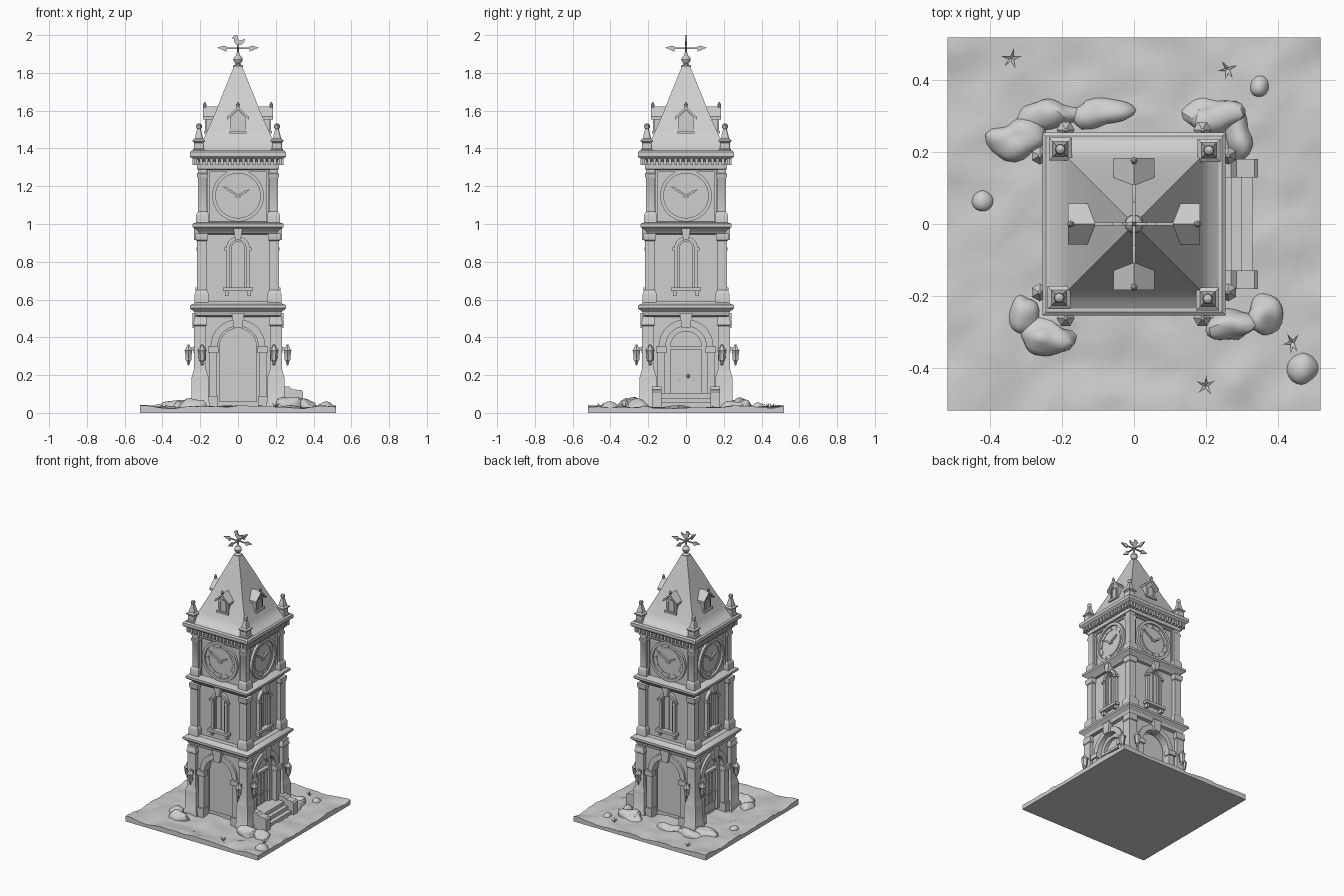
import bpy, bmesh, math, random
from mathutils import Matrix, Vector, noise

if "Cube" in bpy.data.objects:
    bpy.data.objects.remove(bpy.data.objects["Cube"])

random.seed(4)
stone = bpy.data.materials.new("pale_stone")
stone.diffuse_color = (0.62, 0.62, 0.62, 1)
stone.use_nodes = True
stone.node_tree.nodes["Principled BSDF"].inputs["Base Color"].default_value = stone.diffuse_color


def box(bm, x0, x1, y0, y1, z0, z1):
    m = Matrix.Translation(((x0 + x1) / 2, (y0 + y1) / 2, (z0 + z1) / 2))
    bmesh.ops.create_cube(bm, size=1, matrix=m @ Matrix.Diagonal((x1 - x0, y1 - y0, z1 - z0, 1)))


def mbox(bm, x0, x1, *rest):
    """Box and its mirror image in x."""
    box(bm, x0, x1, *rest)
    box(bm, -x1, -x0, *rest)


def prism(bm, pts, y0, y1):
    """Outline in x,z extruded along y."""
    a = [bm.verts.new((x, y0, z)) for x, z in pts]
    b = [bm.verts.new((x, y1, z)) for x, z in pts]
    bm.faces.new(a)
    bm.faces.new(b[::-1])
    for i in range(len(a)):
        j = (i + 1) % len(a)
        bm.faces.new((a[j], a[i], b[i], b[j]))


def lathe(bm, prof, cx=0, cy=0, n=4):
    """Profile of (half width, z) turned round z; n=4 gives a square section."""
    k, ph = (math.sqrt(2), math.pi / 4) if n == 4 else (1, 0)
    rings = [[bm.verts.new((cx + r * k * math.cos(ph + i * math.tau / n),
                            cy + r * k * math.sin(ph + i * math.tau / n), z))
              for i in range(n)] for r, z in prof]
    bm.faces.new(rings[0][::-1])
    bm.faces.new(rings[-1])
    for a, b in zip(rings, rings[1:]):
        for i in range(n):
            j = (i + 1) % n
            bm.faces.new((a[i], a[j], b[j], b[i]))


def arc(r, z, n=16, a0=0, a1=math.pi, cx=0):
    return [(cx + r * math.cos(a0 + (a1 - a0) * i / n), z + r * math.sin(a0 + (a1 - a0) * i / n))
            for i in range(n + 1)]


def arch(r, z0, spring):
    """Round-headed outline."""
    return [(r, z0)] + arc(r, spring) + [(-r, z0)]


def band(r0, r1, z0, spring):
    """Round-headed frame between two radii."""
    return arch(r1, z0, spring) + arch(r0, z0, spring)[::-1]


def part(name, build, sides=(0,)):
    """Build once facing the front, then repeat on the given quarter turns."""
    bm = bmesh.new()
    for s in sides:
        before = set(bm.verts)
        build(bm)
        new = [v for v in bm.verts if v not in before]
        bmesh.ops.rotate(bm, verts=new, matrix=Matrix.Rotation(s * math.pi / 2, 3, 'Z'))
    bmesh.ops.recalc_face_normals(bm, faces=bm.faces)
    me = bpy.data.meshes.new(name)
    bm.to_mesh(me)
    bm.free()
    ob = bpy.data.objects.new(name, me)
    me.materials.append(stone)
    bpy.context.collection.objects.link(ob)
    bpy.ops.object.select_all(action='DESELECT')
    ob.select_set(True)
    bpy.context.view_layer.objects.active = ob
    bpy.ops.object.shade_smooth_by_angle(angle=math.radians(32))


ALL = (0, 1, 2, 3)


# Uneven ground slab
def ground(bm):
    bmesh.ops.create_grid(bm, x_segments=36, y_segments=36, size=0.518)
    for v in bm.verts:
        v.co.z = 0.03 + 0.014 * noise.noise(v.co * 9) + 0.006 * noise.noise(v.co * 25)
    edge = [e for e in bm.edges if e.is_boundary]
    new = bmesh.ops.extrude_edge_only(bm, edges=edge)["geom"]
    for v in new:
        if isinstance(v, bmesh.types.BMVert):
            v.co.z = 0
    bmesh.ops.edgeloop_fill(bm, edges=[e for e in bm.edges if e.is_boundary])


# Mounds and boulders round the foot
def mounds(bm):
    for x, y, sx, sy, h in ((-.33, .24, .075, .055, .07), (-.24, .31, .10, .04, .06), (-.09, .31, .09, .04, .06),
                            (.22, .30, .09, .055, .07), (.29, .25, .04, .07, .06), (-.24, -.31, .08, .05, .075),
                            (-.31, -.25, .04, .06, .06), (.27, -.28, .075, .05, .08), (.36, -.26, .05, .06, .07),
                            (.47, -.40, .04, .05, .05), (.35, .38, .03, .03, .05), (-.42, .07, .03, .03, .045)):
        m = Matrix.Translation((x, y, .022)) @ Matrix.Diagonal((sx, sy, h - .02, 1))
        for v in bmesh.ops.create_icosphere(bm, subdivisions=3, radius=1, matrix=m)["verts"]:
            d = v.co - Vector((x, y, .022))
            v.co += d * 0.5 * noise.noise(v.co * 16)
            v.co.z = max(v.co.z, .012)


# Small weeds
def weeds(bm):
    for x, y in ((-.34, .46), (.26, .43), (.2, -.45), (.44, -.33)):
        for i in range(5):
            a = i * math.tau / 5 + random.random()
            d, s = Vector((math.cos(a), math.sin(a), 0)), Vector((-math.sin(a), math.cos(a), 0)) * .005
            c = Vector((x, y, .03))
            bm.faces.new([bm.verts.new(p) for p in (c - s, c + s, c + d * .03 + Vector((0, 0, .025)))])


part("ground", ground)
part("mounds", mounds)
part("weeds", weeds)

# Solid core, with the three cornices and the plinths between them
part("tower_core", lambda bm: lathe(bm, [(.165, .02), (.165, .5), (.19, .5), (.19, 1.34)]))
part("lower_cornice", lambda bm: lathe(bm, [(.2, .505), (.226, .515), (.232, .535), (.25, .55), (.255, .555),
                                            (.255, .57), (.235, .578), (.225, .59), (.19, .59)]))
part("middle_cornice", lambda bm: lathe(bm, [(.19, .945), (.205, .95), (.215, .965), (.236, .98), (.242, .985),
                                             (.242, 1.0), (.225, 1.007), (.19, 1.012)]))
part("top_cornice", lambda bm: lathe(bm, [(.19, 1.285), (.216, 1.29), (.22, 1.33), (.235, 1.345), (.25, 1.352),
                                          (.255, 1.358), (.255, 1.38), (.245, 1.388), (.19, 1.39)]))


def dentils(bm):
    for i in range(17):
        x = -.224 + i * .028
        box(bm, x - .008, x + .008, -.24, -.21, 1.312, 1.346)


part("dentils", dentils, ALL)


# Corner pillars, one stack per corner and storey
def corner(bm):
    lathe(bm, [(.05, .02), (.05, .055), (.044, .065), (.044, .19), (.04, .205), (.031, .235),
               (.031, .46), (.036, .465), (.036, .48), (.033, .485), (.033, .51)], .201, -.201)
    lathe(bm, [(.037, .58), (.037, .63), (.03, .645), (.026, .65), (.026, .91), (.031, .915),
               (.034, .935), (.034, .95)], .192, -.192)
    lathe(bm, [(.034, 1.0), (.034, 1.045), (.029, 1.06), (.023, 1.065), (.023, 1.24), (.029, 1.25),
               (.029, 1.265), (.024, 1.27), (.024, 1.295)], .188, -.188)


part("corner_pillars", corner, ALL)


# Corner pinnacles
def pinnacle(bm):
    lathe(bm, [(.031, 1.385), (.031, 1.395), (.025, 1.4), (.025, 1.43), (.032, 1.436), (.032, 1.444),
               (.021, 1.452), (.008, 1.505)], .205, -.208)
    lathe(bm, [(.006, 1.5), (.013, 1.508), (.015, 1.517), (.012, 1.527), (.003, 1.533)], .205, -.208, 10)


part("pinnacles", pinnacle, ALL)


# Ground storey arches
def arch_wall(bm):
    prism(bm, [(-.19, .02), (-.19, .51), (.19, .51), (.19, .02)] + arch(.11, .02, .35), -.207, -.16)
    prism(bm, band(.108, .145, .35, .351), -.222, -.19)
    mbox(bm, .11, .152, -.226, -.19, .02, .32)
    mbox(bm, .105, .158, -.236, -.19, .02, .09)
    mbox(bm, .102, .16, -.236, -.19, .318, .352)
    prism(bm, [(-.022, .45), (.022, .45), (.034, .53), (-.034, .53)], -.24, -.19)


part("arched_walls", arch_wall, ALL)


# Blind panels under the front and back arches
part("arch_panels", lambda bm: prism(bm, arch(.1, .06, .35), -.175, -.16), (0, 2))


# Doors on the two sides
def door(bm):
    prism(bm, band(.082, .112, .05, .35), -.188, -.16)
    box(bm, -.1, .1, -.192, -.16, .335, .352)
    box(bm, -.082, .082, -.172, -.16, .05, .34)
    for i in range(4):
        x = -.06 + i * .04
        box(bm, x - .017, x + .017, -.178, -.165, .11, .33)
    mbox(bm, .01, .075, -.182, -.17, .17, .185)
    lathe(bm, [(.003, .185), (.009, .19), (.009, .2), (.003, .205)], .012, -.184, 8)


part("doors", door, (1, 3))


# Entrance steps with side blocks
def steps(bm):
    for y, z in ((-.33, .055), (-.3, .08), (-.272, .105)):
        box(bm, -.13, .13, y, -.17, .02, z)
    for s in (-1, 1):
        m = Matrix.Rotation(math.pi / 2, 4, 'Z')
        old = set(bm.verts)
        prism(bm, [(-.345, .02), (-.2, .02), (-.2, .14), (-.27, .14), (-.285, .125), (-.335, .12), (-.345, .11)],
              s * .155 - .026, s * .155 + .026)
        bmesh.ops.transform(bm, verts=[v for v in bm.verts if v not in old], matrix=m)


def steps_side(bm):
    steps(bm)
    # side blocks are outlined along x, so turn them to run towards the front
    for v in bm.verts:
        v.co.y = -abs(v.co.y)


part("entrance_steps", steps_side, (1,))


# Wall lanterns, two on each side
def lanterns(bm):
    for x in (-.19, .19):
        box(bm, x - .006, x + .006, -.262, -.22, .335, .345)
        lathe(bm, [(.003, .25), (.009, .262), (.008, .27), (.017, .28), (.021, .325), (.025, .33),
                   (.012, .348), (.004, .362)], x, -.262, 6)


part("lanterns", lanterns, ALL)


# Middle storey windows
def window(bm):
    prism(bm, band(.043, .062, .66, .872), -.213, -.18)
    prism(bm, band(.034, .045, .66, .872), -.203, -.18)
    box(bm, -.003, .003, -.197, -.18, .66, .9)
    box(bm, -.08, .08, -.226, -.18, .645, .664)
    mbox(bm, .05, .068, -.218, -.18, .62, .645)
    mbox(bm, .046, .072, -.22, -.18, .86, .876)
    prism(bm, [(-.014, .915), (.014, .915), (.024, .975), (-.024, .975)], -.234, -.18)


part("arched_windows", window, ALL)


# Clocks in square surrounds
def clock(bm):
    z = 1.15
    hole = arc(.137, z, 40, 0, math.tau)[:-1]
    mbox(bm, .15, .162, -.2, -.18, 1.01, 1.288)
    box(bm, -.16, .16, -.2, -.18, 1.276, 1.288)
    for r0, r1, y in ((.118, .137, -.207), (.09, .094, -.197)):
        o, i = arc(r1, z, 40, 0, math.tau), arc(r0, z, 40, 0, math.tau)
        for k in range(40):
            prism(bm, [o[k], o[k + 1], i[k + 1], i[k]], y, -.18)
    prism(bm, hole, -.194, -.18)
    for k in range(12):
        a = k * math.tau / 12
        c, s = math.cos(a), math.sin(a)
        prism(bm, [(r * c - t * s, z + r * s + t * c) for r, t in
                   ((.097, -.003), (.114, -.003), (.114, .003), (.097, .003))], -.198, -.19)
    for a, l in ((math.radians(148), .1), (math.radians(28), .07)):
        c, s = math.cos(a), math.sin(a)
        prism(bm, [(r * c - t * s, z + r * s + t * c) for r, t in
                   ((-.015, -.004), (l * .7, -.006), (l, 0), (l * .7, .006), (-.015, .004))], -.204, -.19)


part("clocks", clock, ALL)

# Flared pyramid roof
part("roof", lambda bm: lathe(bm, [(.246, 1.38), (.225, 1.395), (.204, 1.41), (.185, 1.445), (.162, 1.495),
                                   (.135, 1.555), (.11, 1.615), (.085, 1.68), (.052, 1.76), (.02, 1.838)]))


# Gabled dormers
def dormer(bm):
    prism(bm, [(-.04, 1.48), (.04, 1.48), (.04, 1.565), (0, 1.605), (-.04, 1.565)], -.168, -.09)
    prism(bm, [(-.057, 1.553), (-.057, 1.568), (0, 1.622), (.057, 1.568), (.057, 1.553), (0, 1.606)], -.184, -.09)
    prism(bm, band(.019, .027, 1.495, 1.55), -.174, -.16)
    box(bm, -.046, .046, -.18, -.14, 1.48, 1.493)
    lathe(bm, [(.004, 1.605), (.009, 1.625), (.01, 1.633), (.003, 1.645)], 0, -.176, 8)


part("dormers", dormer, ALL)

# Finial and weather vane
part("finial", lambda bm: lathe(bm, [(.024, 1.825), (.026, 1.838), (.013, 1.845), (.012, 1.85), (.022, 1.86),
                                     (.025, 1.872), (.02, 1.885), (.009, 1.895), (.006, 1.91), (.004, 1.97)], n=12))


def vane_arm(bm):
    prism(bm, [(0, 1.927), (.06, 1.927), (.06, 1.912), (.075, 1.918), (.11, 1.934), (.075, 1.944), (.06, 1.94),
               (.06, 1.934), (0, 1.934)], -.004, .004)


part("vane_arms", vane_arm, ALL)
part("vane_bird", lambda bm: prism(bm, [(-.004, 1.945), (.018, 1.95), (.034, 1.965), (.036, 1.982), (.022, 1.974),
                                        (.006, 1.972), (-.002, 1.985), (-.004, 2.0), (-.02, 1.998), (-.034, 1.982),
                                        (-.022, 1.982), (-.022, 1.965)], -.004, .004))
